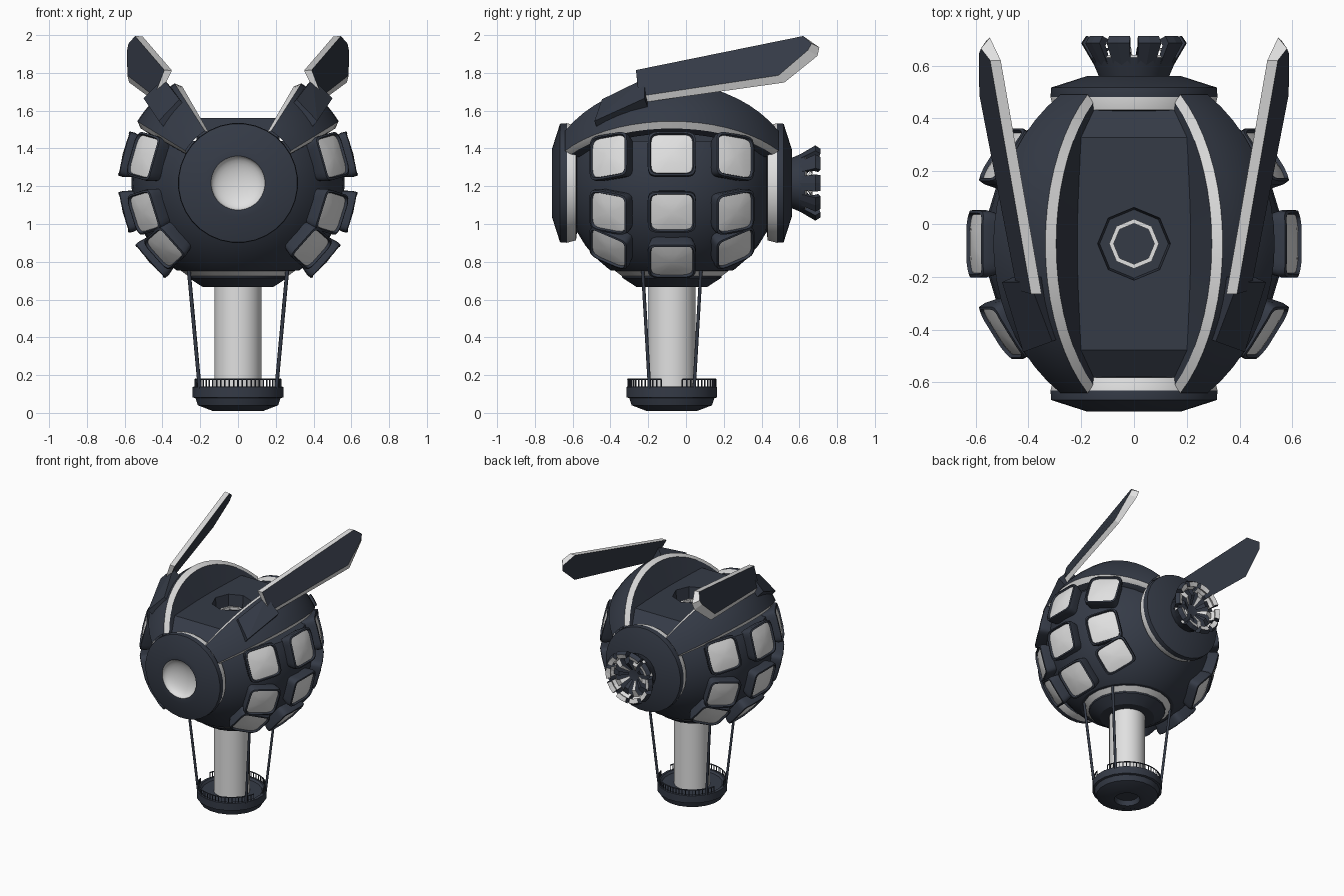
import bpy, bmesh, math
from math import sin, cos, radians, pi
from mathutils import Vector

if "Cube" in bpy.data.objects:
    bpy.data.objects.remove(bpy.data.objects["Cube"])

C = Vector((0, -0.075, 1.217))      # centre of the round hull


def mat(name, col):
    m = bpy.data.materials.new(name)
    m.diffuse_color = (*col, 1)
    m.use_nodes = True
    m.node_tree.nodes["Principled BSDF"].inputs["Base Color"].default_value = m.diffuse_color
    return m


DARK, WHITE = 0, 1
MATS = [mat("dark navy", (0.035, 0.043, 0.062)), mat("off white", (0.75, 0.75, 0.75))]


def finish(bm, name, smooth=None):
    bmesh.ops.remove_doubles(bm, verts=bm.verts, dist=1e-5)
    bmesh.ops.recalc_face_normals(bm, faces=bm.faces)
    me = bpy.data.meshes.new(name)
    bm.to_mesh(me)
    bm.free()
    ob = bpy.data.objects.new(name, me)
    bpy.context.collection.objects.link(ob)
    for m in MATS:
        me.materials.append(m)
    if smooth:
        bpy.ops.object.select_all(action='DESELECT')
        ob.select_set(True)
        bpy.context.view_layer.objects.active = ob
        bpy.ops.object.shade_smooth_by_angle(angle=radians(smooth))
    return ob


def skin(bm, rows, mats, closed=True, ends=False):
    """Join rows of points with quads; mats[i] colours the strip between rows i-1 and i."""
    vr = [[bm.verts.new(p) for p in r] for r in rows]
    n = len(vr[0])
    for i in range(1, len(vr)):
        for j in range(n if closed else n - 1):
            k = (j + 1) % n
            bm.faces.new((vr[i-1][j], vr[i-1][k], vr[i][k], vr[i][j])).material_index = mats[i]
    if ends:
        for r in (vr[0], vr[-1]):
            bm.faces.new(r)


def lathe(name, prof, origin, axis='Z', segs=24, smooth=28):
    """prof: (radius, height, colour of the strip leading to this point)"""
    bm = bmesh.new()
    rows = []
    for r, h, _ in prof:
        r = max(r, 1e-7)
        ring = [(r * cos(2*pi*(j+.5)/segs), r * sin(2*pi*(j+.5)/segs)) for j in range(segs)]
        rows.append([Vector((a, b, h) if axis == 'Z' else (a, h, b)) + Vector(origin) for a, b in ring])
    skin(bm, rows, [p[2] for p in prof])
    bmesh.ops.dissolve_degenerate(bm, edges=bm.edges, dist=1e-5)
    return finish(bm, name, smooth)


def solid(name, pts):
    bm = bmesh.new()
    for p in pts:
        bm.verts.new(p)
    bmesh.ops.convex_hull(bm, input=bm.verts)
    return finish(bm, name)


# Round hull, cut flat above and below
bm = bmesh.new()
bmesh.ops.create_uvsphere(bm, u_segments=32, v_segments=20, radius=0.565)
bmesh.ops.translate(bm, verts=bm.verts, vec=C)
for z, d in ((1.44, 1), (0.755, -1)):
    bmesh.ops.bisect_plane(bm, geom=bm.verts[:] + bm.edges[:] + bm.faces[:],
                           plane_co=(0, 0, z), plane_no=(0, 0, d), clear_outer=True)
bmesh.ops.holes_fill(bm, edges=[e for e in bm.edges if e.is_boundary], sides=0)
finish(bm, "hull", 30)

# Front cap with dished lens, rear cap
rim = [(0.18, -0.635, 0), (0.315, -0.592, 0), (0.318, -0.556, 0), (0.305, -0.507, 1), (0.24, -0.50, 0)]
dish = [(0.143 * sin(a), -0.635 + 0.062 * cos(a), 1) for a in [i * pi / 16 for i in range(9)]]
lathe("front_cap", dish + rim, C, 'Y', 32)
lathe("rear_cap", [(r, -h, m) for r, h, m in [(0, -0.635, 0)] + rim], C, 'Y', 32)

# Straps either side of the top opening, with pale edges, swelling slightly towards the caps
sec = [(29, .54, 0), (29.3, .59, 0), (31.5, .625, 1)] + [(31.5 + i * 26 / 6, .625, 0) for i in range(1, 7)]
sec += [(60, .59, 1), (57.5, .38, 0)]
for s, side in ((1, "right"), (-1, "left")):
    bm = bmesh.new()
    ts = [radians(-60 + 120 * i / 18) for i in range(19)]
    rows = [[C + (r + .028 * (t / radians(60)) ** 2) *
             Vector((s * cos(t) * cos(radians(a)), sin(t), cos(t) * sin(radians(a)))) for t in ts]
            for a, r, _ in sec]
    skin(bm, rows, [q[2] for q in sec], closed=False)
    finish(bm, side + "_strap", 25)

# Deck in the opening with sloped ends and an eight-sided pit
bm = bmesh.new()
def rect(x, y, z):
    return [(x*a, C.y + y*b, z) for a, b in ((1, 0), (1, 1), (0, 1), (-1, 1), (-1, 0), (-1, -1), (0, -1), (1, -1))]
def octa(r, z):
    return [(r*cos(j*pi/4), C.y + r*sin(j*pi/4), z) for j in range(8)]
skin(bm, [rect(.22, .53, 1.40), rect(.22, .53, 1.46), rect(.22, .403, 1.56), octa(.138, 1.56), octa(.130, 1.47),
          octa(.094, 1.47), octa(.094, 1.49), octa(.077, 1.49), octa(.077, 1.47), octa(1e-7, 1.47)],
     [0, 0, 0, 0, 0, 0, 1, 1, 1, 0])
finish(bm, "deck")

# Window plates: three rows of three on each side, turned about the long axis
R = 0.60
for s, side in ((1, "right"), (-1, "left")):
    for i, (dz, dz_end, hh) in enumerate(((.15, .138, .118), (-.15, -.15, .108), (-.40, -.335, .115))):
        for j, dy in enumerate((-.325, 0, .325)):
            z = dz_end if dy else dz
            d = Vector((s * math.sqrt(R*R - dy*dy - z*z), dy, z)).normalized()
            v = d.cross(Vector((0, 1, 0))).normalized()
            u = v.cross(d)
            hw = .115 if dy else .124
            h2 = hh * (.88 if dy and i == 2 else 1)
            bm = bmesh.new()
            rows = []
            ring = []
            for q in range(24):                      # rounded square outline
                a = 2 * pi * (q + .5) / 24
                ring.append((math.copysign(abs(cos(a)) ** .3, cos(a)), math.copysign(abs(sin(a)) ** .3, sin(a))))
            for k, h in ((1, .54), (1.04, .612), (.99, .638), (.90, .640), (.87, .626), (.45, .629), (1e-6, .630)):
                rows.append([C + (d*R + u*a*hw*k + v*b*h2*k).normalized() * h for a, b in ring])
            skin(bm, rows, [0, 0, 0, 0, 0, 1, 1])
            finish(bm, f"{side}_window_{i}{j}", 30)

# Wings: plates with pale edges, on short arms
for s, side in ((1, "right"), (-1, "left")):
    P = [Vector(p) for p in ((.39, -.265, 1.815), (.545, .62, 1.995), (.585, .695, 1.955),
                             (.597, .685, 1.91), (.60, .51, 1.757), (.455, -.25, 1.65))]
    n = Vector((.866, -.246, .44))
    lift = [Vector((0, 0, 0)), Vector((0, 0, 0)), Vector((-.005, -.03, 0)), Vector((-.01, -.04, .01)),
            Vector((-.014, -.02, .03)), Vector((-.012, 0, .026))]
    # level pale strip along the top edge
    inner = [P[0] + Vector((-.04, 0, -.002)), P[1] + Vector((-.04, 0, -.002))] + [p - n * .045 for p in P[2:]]
    inner[4:] = [p + Vector((.015, 0, .012)) for p in inner[4:]]
    flip = lambda p: Vector((s * p.x, p.y, p.z))
    bm = bmesh.new()
    skin(bm, [[flip(p + l) for p, l in zip(P, lift)], [flip(p) for p in inner]], [0, 1], ends=True)
    finish(bm, side + "_wing")
    arm = [Vector(p) for p in ((.31, -.445, 1.66), (.42, -.485, 1.545), (.50, -.22, 1.665), (.395, -.22, 1.77))]
    solid(side + "_wing_arm", [flip(p - Vector((.07, -.03, .08)) * k) for p in arm for k in (0, 1)])

# Tail nozzle with flared claws and pale inner petals
lathe("nozzle", [(.10, .54, 0), (.135, .56, 0), (.165, .63, 0), (.15, .64, 1), (.07, .615, 0), (0, .615, 0)],
      (0, 0, C.z), 'Y', 20)
for k in range(10):
    a0 = 2 * pi * k / 10
    bm = bmesh.new()
    prof = [(.15, .60), (.20, .685), (.182, .712), (.15, .70), (.165, .675), (.135, .61)]
    rows = [[Vector((r * cos(a), y, C.z + r * sin(a))) for r, y in prof]
            for a in (a0 - .23, a0, a0 + .23)]
    skin(bm, rows, [0, 0, 0], ends=True)
    for f in bm.faces:                       # inner faces of the claws are pale
        m = f.calc_center_median()
        if len(f.verts) == 4 and math.hypot(m.x, m.z - C.z) < .172 and m.y > .635:
            f.material_index = WHITE
    finish(bm, f"nozzle_claw_{k}")
    bm = bmesh.new()
    rows = [[Vector((r * cos(a0 + w), y, C.z + r * sin(a0 + w))) for r, y in ((.15, .655), (.10, .67), (.04, .63))]
            for w in (-.14, .2)]
    skin(bm, rows, [0, k % 2], closed=False)
    finish(bm, f"nozzle_petal_{k}")

# Underside collar, column and gondola
axis = (0, C.y, 0)
lathe("bottom_collar", [(0, .77, 0), (.305, .77, 0), (.305, .752, 0), (.268, .725, 1), (.265, .715, 0),
                        (.19, .667, 0), (0, .667, 0)], axis, segs=20)
lathe("column", [(0, .70, 1), (.125, .70, 1), (.125, .12, 1), (0, .12, 1)], axis, segs=32)
lathe("gondola", [(0, .045, 0), (.08, .045, 0), (.09, .01, 0), (.135, .01, 0), (.215, .04, 0), (.228, .078, 0),
                  (.243, .082, 0), (.243, .138, 0), (.222, .14, 0), (.21, .125, 0), (0, .125, 0)], axis, segs=20)


def rod(name, pts, r, sides=6):
    cu = bpy.data.curves.new(name, 'CURVE')
    cu.dimensions = '3D'
    cu.bevel_depth = r
    cu.bevel_resolution = 0 if sides < 6 else 1
    cu.use_fill_caps = True
    for path in pts:
        sp = cu.splines.new('POLY')
        sp.points.add(len(path) - 1)
        for p, q in zip(sp.points, path):
            p.co = (*q, 1)
    cu.materials.append(MATS[DARK])
    bpy.context.collection.objects.link(bpy.data.objects.new(name, cu))


# Hanging rods and the railing, open at each side
rod("hanging_rods", [[(sx * .262, C.y + sy * .155, .77), (sx * .203, C.y + sy * .118, .13)]
                     for sx in (1, -1) for sy in (1, -1)], .010)
rails, posts = [], []
for base in (0, pi):
    angs = [base + radians(14 + 152 * i / 26) for i in range(27)]
    on = lambda a, z: (.232 * cos(a), C.y + .232 * sin(a), z)
    rails.append([on(a, .178) for a in angs])
    posts += [[on(a, .13), on(a, .178)] for a in angs]
rod("railing_top", rails, .005, 4)
rod("railing_posts", posts, .004, 4)
